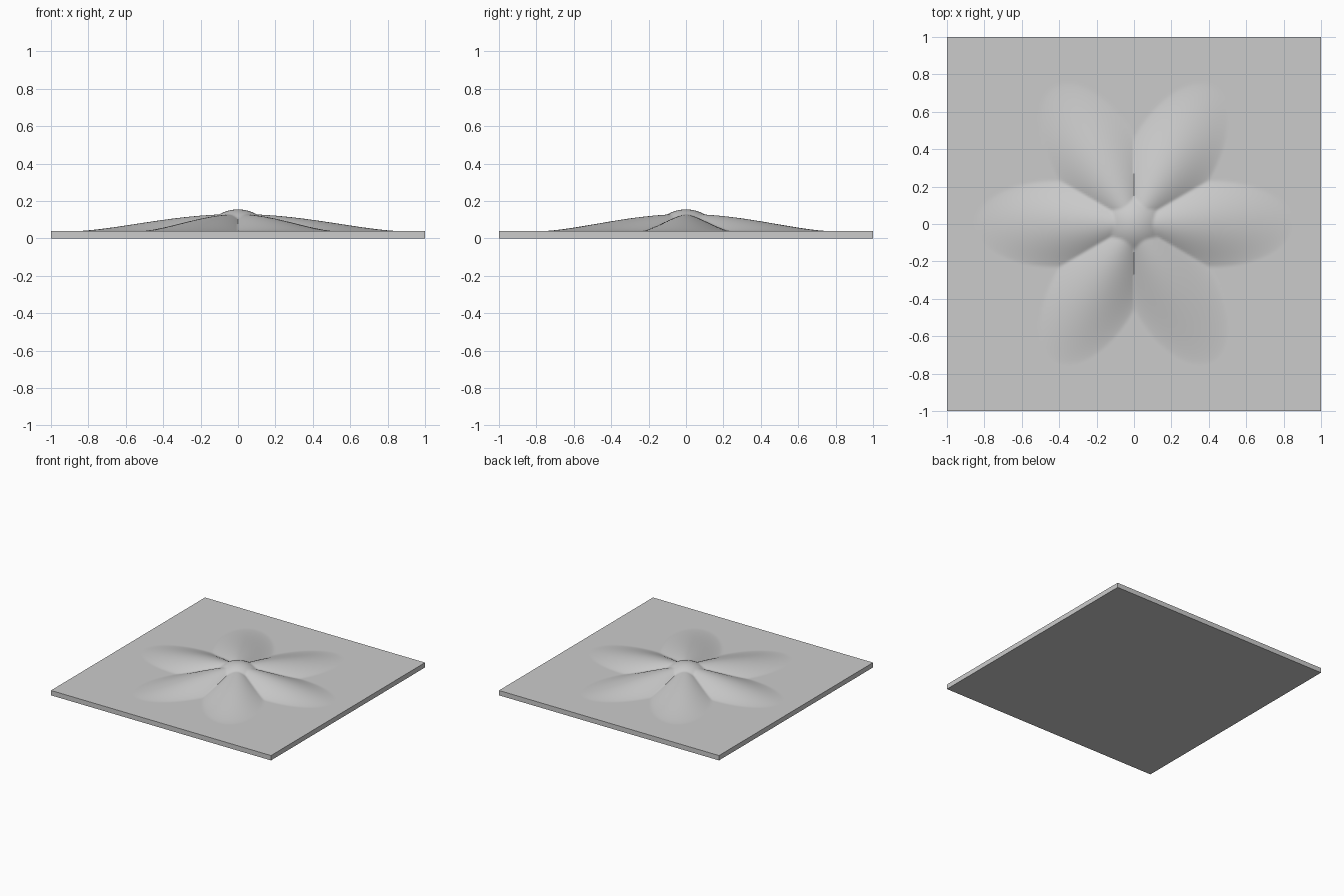
import bpy, bmesh, math

if "Cube" in bpy.data.objects:
    bpy.data.objects.remove(bpy.data.objects["Cube"], do_unlink=True)

BASE, REACH, HALF_WIDTH, RISE = 0.04, 0.85, 0.23, 0.09
CELLS = 180

grey = bpy.data.materials.new("plain_grey")
grey.use_nodes = True
colour = (0.6, 0.6, 0.6, 1)
grey.diffuse_color = colour
grey.node_tree.nodes["Principled BSDF"].inputs["Base Color"].default_value = colour


def relief(x, y):
    """Height of the flower above the slab."""
    r = math.hypot(x, y)
    # Fold the angle into one of six petals
    sector = math.pi / 3
    angle = math.atan2(y, x)
    angle -= sector * round(angle / sector)
    along, across = r * math.cos(angle), abs(r * math.sin(angle))
    petal = 0
    if along < REACH:
        # Long oval outline with a softly rounded section
        mid = REACH / 2
        width = HALF_WIDTH * math.sqrt(max(0, 1 - ((along - mid) / mid) ** 2))
        t = across / max(width, 1e-6)
        if t < 1:
            fall = math.cos(math.pi / 2 * along / REACH) ** 1.4
            petal = RISE * fall * math.cos(math.pi / 2 * t) ** 1.2
    # Small rounded centre
    dome = 0.115 * max(0, 1 - (r / 0.21) ** 2) if r < 0.21 else 0
    return max(petal, dome)


# Slab with the flower raised from its top
bm = bmesh.new()
bmesh.ops.create_grid(bm, x_segments=CELLS, y_segments=CELLS, size=1)
rim = [e for e in bm.edges if e.is_boundary]
skirt = bmesh.ops.extrude_edge_only(bm, edges=rim)["geom"]
lower = {v for v in skirt if isinstance(v, bmesh.types.BMVert)}
for v in bm.verts:
    v.co.z = 0 if v in lower else BASE + relief(v.co.x, v.co.y)
bmesh.ops.contextual_create(bm, geom=[e for e in bm.edges if e.is_boundary])
bmesh.ops.recalc_face_normals(bm, faces=bm.faces)
mesh = bpy.data.meshes.new("flower_relief_tile")
bm.to_mesh(mesh)
bm.free()
mesh.materials.append(grey)
tile = bpy.data.objects.new("flower_relief_tile", mesh)
bpy.context.collection.objects.link(tile)
bpy.context.view_layer.objects.active = tile
tile.select_set(True)
bpy.ops.object.shade_smooth_by_angle(angle=math.radians(50))
